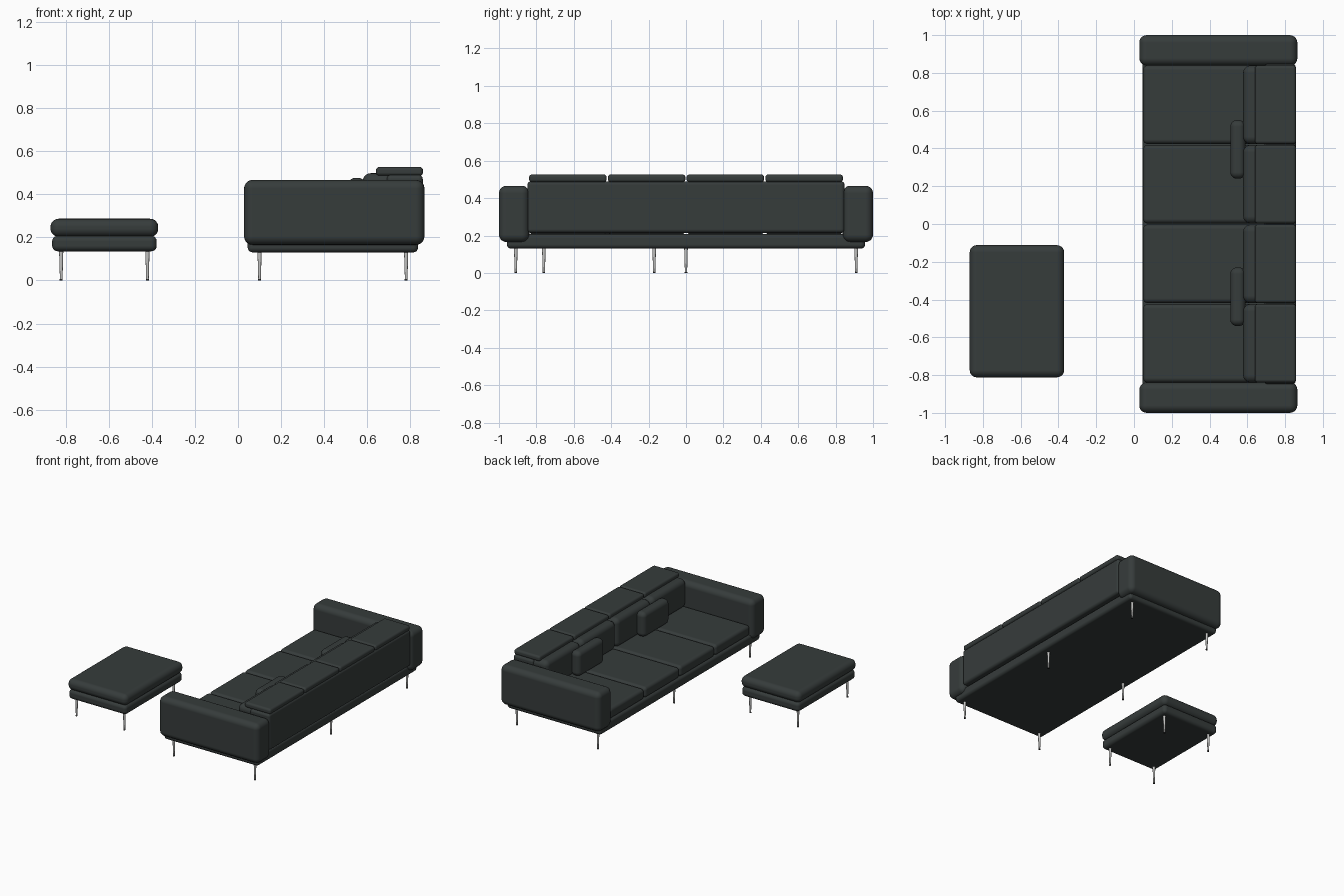
import bpy, bmesh
from mathutils import Matrix

if "Cube" in bpy.data.objects:
    bpy.data.objects.remove(bpy.data.objects["Cube"])


def material(name, rgb):
    m = bpy.data.materials.new(name)
    m.diffuse_color = (*rgb, 1)
    m.use_nodes = True
    m.node_tree.nodes["Principled BSDF"].inputs["Base Color"].default_value = m.diffuse_color
    return m


FABRIC = material("dark green grey fabric", (0.037, 0.045, 0.044))
METAL = material("light metal", (0.55, 0.55, 0.54))
RUBBER = material("dark foot rubber", (0.03, 0.03, 0.03))


def finish(name, bm, mat):
    me = bpy.data.meshes.new(name)
    bm.to_mesh(me)
    bm.free()
    me.materials.append(mat)
    for p in me.polygons:
        p.use_smooth = True
    ob = bpy.data.objects.new(name, me)
    bpy.context.collection.objects.link(ob)
    return ob


def pad(name, x, y, z, r):
    """Rounded upholstered block given by its extents."""
    bm = bmesh.new()
    bmesh.ops.create_cube(bm, size=1)
    for v in bm.verts:
        for i, (a, b) in enumerate((x, y, z)):
            v.co[i] = a if v.co[i] < 0 else b
    ob = finish(name, bm, FABRIC)
    b = ob.modifiers.new("round", 'BEVEL')
    b.width = r
    b.segments = 5
    b.harden_normals = True
    return ob


def cone(name, x, y, z0, z1, r0, r1, mat):
    bm = bmesh.new()
    bmesh.ops.create_cone(bm, cap_ends=True, segments=16, radius1=r0, radius2=r1,
                          depth=z1 - z0, matrix=Matrix.Translation((x, y, (z0 + z1) / 2)))
    ob = finish(name, bm, mat)
    ob.data.set_sharp_from_angle(angle=0.7)


def leg(name, x, y):
    cone(name, x, y, 0.006, 0.145, 0.006, 0.010, METAL)
    cone(name + "_foot", x, y, 0, 0.006, 0.007, 0.007, RUBBER)


# Ottoman
pad("ottoman_base", (-0.862, -0.377), (-0.805, -0.118), (0.135, 0.207), 0.026)
pad("ottoman_cushion", (-0.87, -0.37), (-0.812, -0.112), (0.202, 0.286), 0.038)
for x in (-0.82, -0.42):
    for y in (-0.76, -0.17):
        leg("ottoman_leg", x, y)

# Sofa frame: base, arms, back panel, legs
pad("sofa_base", (0.045, 0.835), (-0.957, 0.957), (0.13, 0.207), 0.022)
for s in (-1, 1):
    y = sorted((s * 0.838, s * 1.0))
    pad("sofa_arm", (0.028, 0.865), y, (0.165, 0.466), 0.04)
pad("back_panel", (0.69, 0.857), (-0.848, 0.848), (0.214, 0.49), 0.02)
for x in (0.10, 0.78):
    for y in (-0.91, 0, 0.91):
        leg("sofa_leg", x, y)

# Four sections of seat, back cushion and head roll
for i in range(4):
    y0 = -0.842 + i * 0.421
    y = (y0 + 0.003, y0 + 0.418)
    pad("seat_cushion", (0.048, 0.70), y, (0.205, 0.286), 0.024)
    pad("back_cushion", (0.578, 0.72), y, (0.28, 0.497), 0.038)
    pad("head_cushion", (0.64, 0.858), y, (0.485, 0.526), 0.016)

# Small loose pillows
for y in ((-0.54, -0.23), (0.24, 0.55)):
    pad("throw_pillow", (0.51, 0.59), y, (0.288, 0.476), 0.034)
